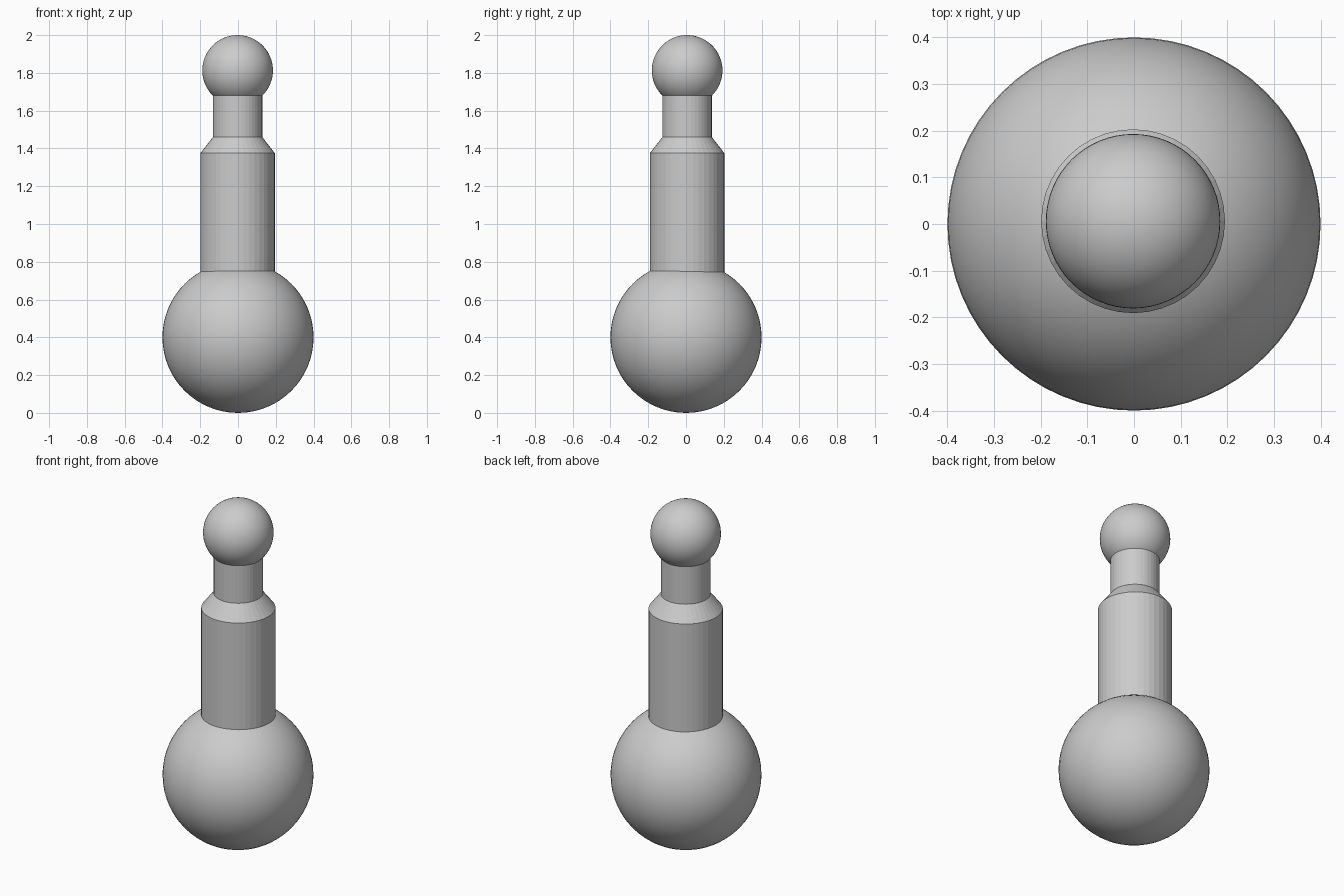
import bpy
import bmesh
import math

cube = bpy.data.objects.get("Cube")
if cube:
    bpy.data.objects.remove(cube, do_unlink=True)

grey = bpy.data.materials.new("light grey")
grey.use_nodes = True
grey.diffuse_color = (0.6, 0.6, 0.6, 1)
grey.node_tree.nodes["Principled BSDF"].inputs["Base Color"].default_value = (0.6, 0.6, 0.6, 1)

AXIS = (-0.002, 0.006)  # the stem sits very slightly off the base centre


def finish(name, bm, location, smooth):
    mesh = bpy.data.meshes.new(name)
    for face in bm.faces:
        face.smooth = smooth
    bm.to_mesh(mesh)
    bm.free()
    mesh.materials.append(grey)
    obj = bpy.data.objects.new(name, mesh)
    obj.location = location
    bpy.context.collection.objects.link(obj)
    return obj


def ball(name, radius, location):
    bm = bmesh.new()
    bmesh.ops.create_uvsphere(bm, u_segments=64, v_segments=32, radius=radius)
    return finish(name, bm, location, True)


def tube(name, bottom, top, r_bottom, r_top, sides=40):
    bm = bmesh.new()
    bmesh.ops.create_cone(bm, cap_ends=True, segments=sides, radius1=r_bottom,
                          radius2=r_top, depth=top - bottom)
    return finish(name, bm, (*AXIS, (bottom + top) / 2), False)


# Large round base
ball("base_ball", 0.4, (0, 0, 0.4))

# Stem: shaft, sloped shoulder and narrow neck
tube("shaft", 0.7, 1.375, 0.197, 0.197)
tube("shoulder", 1.375, 1.46, 0.197, 0.131)
tube("neck", 1.46, 1.72, 0.131, 0.131)

# Small ball on top
ball("top_ball", 0.187, (*AXIS, 1.813))
